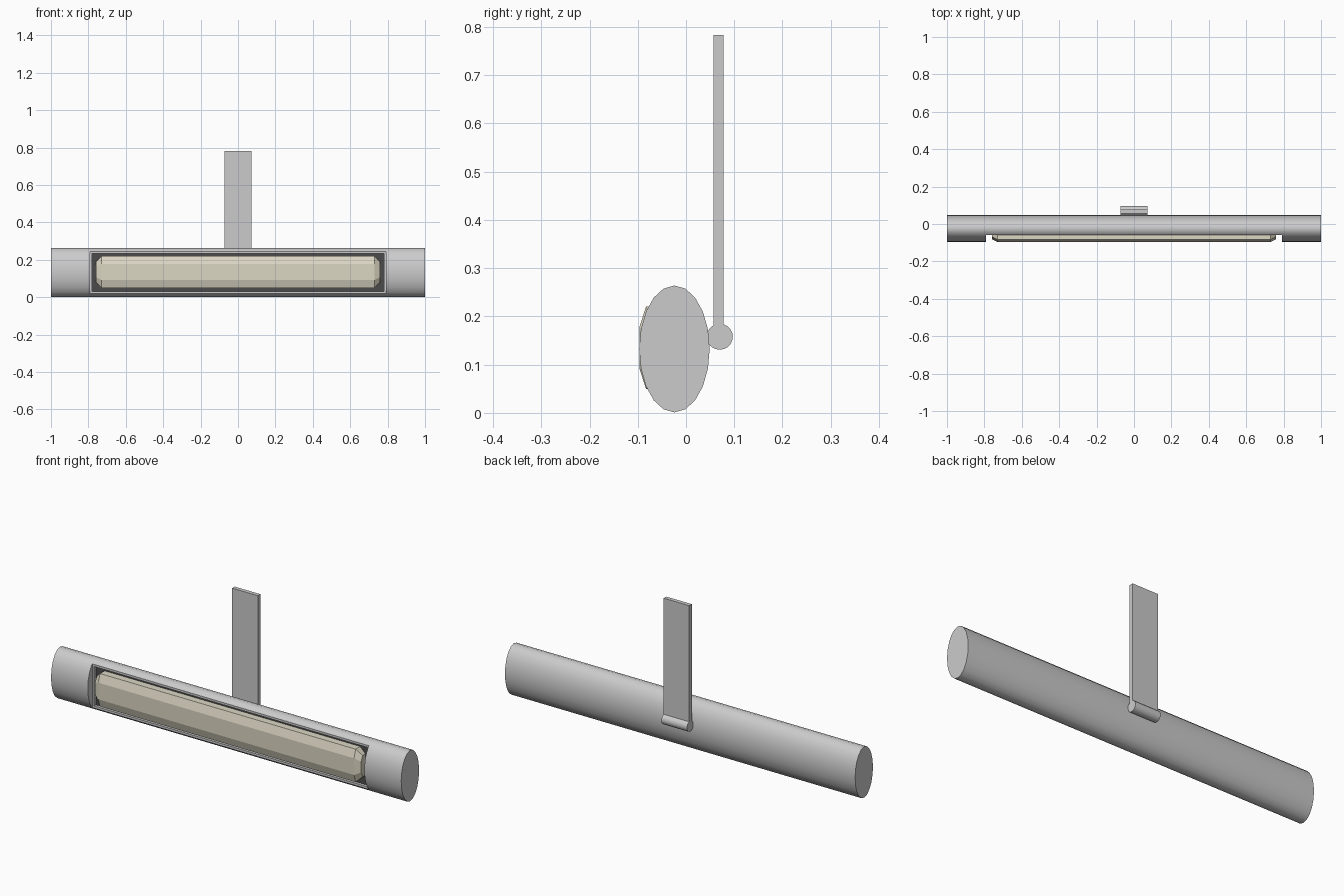
import bpy, bmesh, math

if "Cube" in bpy.data.objects:
    bpy.data.objects.remove(bpy.data.objects["Cube"])

def material(name, rgb):
    m = bpy.data.materials.new(name)
    m.diffuse_color = (*rgb, 1)
    m.use_nodes = True
    m.node_tree.nodes["Principled BSDF"].inputs["Base Color"].default_value = m.diffuse_color
    return m

def box(name, x, y0, y1, z0, z1, mat=None):
    bpy.ops.mesh.primitive_cube_add(size=1, location=(0, (y0 + y1) / 2, (z0 + z1) / 2))
    o = bpy.context.object
    o.name = name
    o.scale = (2 * x, y1 - y0, z1 - z0)
    bpy.ops.object.transform_apply(location=True, rotation=True, scale=True)
    if mat:
        o.data.materials.append(mat)
    return o

def rod(name, half, cy, cz, ry, rz, sides):
    bpy.ops.mesh.primitive_cylinder_add(vertices=sides, radius=1, depth=2,
                                        location=(0, cy, cz), rotation=(0, math.pi / 2, 0))
    o = bpy.context.object
    o.name = name
    o.scale = (rz, ry, half)
    bpy.ops.object.transform_apply(location=True, rotation=True, scale=True)
    bpy.ops.object.shade_smooth_by_angle(angle=math.radians(35))
    return o

def cut(target, cutter):
    cutter.hide_render = True
    cutter.display_type = 'WIRE'
    mod = target.modifiers.new("window", 'BOOLEAN')
    mod.operation, mod.object, mod.solver = 'DIFFERENCE', cutter, 'EXACT'
    bpy.context.view_layer.objects.active = target
    bpy.ops.object.modifier_apply(modifier=mod.name)
    bpy.data.objects.remove(cutter)

dark = material("dark_grey", (0.07, 0.07, 0.07))
cream = material("warm_cream", (0.72, 0.68, 0.55))

# Oval lamp housing with a stepped window in its front
housing = rod("lamp_housing", 1.0, -0.024, 0.1325, 0.073, 0.1315, 20)
cut(housing, box("window_cutter", 0.79, -0.2, -0.06, 0.019, 0.246))
cut(housing, box("recess_cutter", 0.78, -0.2, -0.04, 0.031, 0.234))

# Dark lining of the recess
box("recess_lining", 0.78, -0.046, -0.039, 0.031, 0.234, dark)

# Faceted light cover: one cross-section lofted along x with tapered ends
def section(bm, x, inset, front):
    mid = 0.135
    pts = [(-0.045, 0.085), (-0.083 + front, 0.085), (-0.0965 + front, 0.043)]
    half = [(y, h - inset * h / 0.085) for y, h in pts]
    ring = [(y, mid + h) for y, h in half] + [(y, mid - h) for y, h in reversed(half)]
    return [bm.verts.new((x, y, z)) for y, z in ring]

bm = bmesh.new()
rings = [section(bm, x, i, f) for x, i, f in
         ((-0.76, 0.03, 0.015), (-0.73, 0, 0), (0.73, 0, 0), (0.76, 0.03, 0.015))]
for a, b in zip(rings, rings[1:]):
    for k in range(len(a)):
        n = (k + 1) % len(a)
        bm.faces.new((a[k], a[n], b[n], b[k]))
bm.faces.new(rings[0])
bm.faces.new(rings[-1])
bmesh.ops.recalc_face_normals(bm, faces=bm.faces)
mesh = bpy.data.meshes.new("light_cover")
bm.to_mesh(mesh)
bm.free()
mesh.materials.append(cream)
cover = bpy.data.objects.new("light_cover", mesh)
bpy.context.collection.objects.link(cover)

# Rear hinge and upright mounting arm
rod("hinge_barrel", 0.073, 0.07, 0.158, 0.027, 0.027, 20)
box("mounting_arm", 0.073, 0.057, 0.078, 0.158, 0.783)
